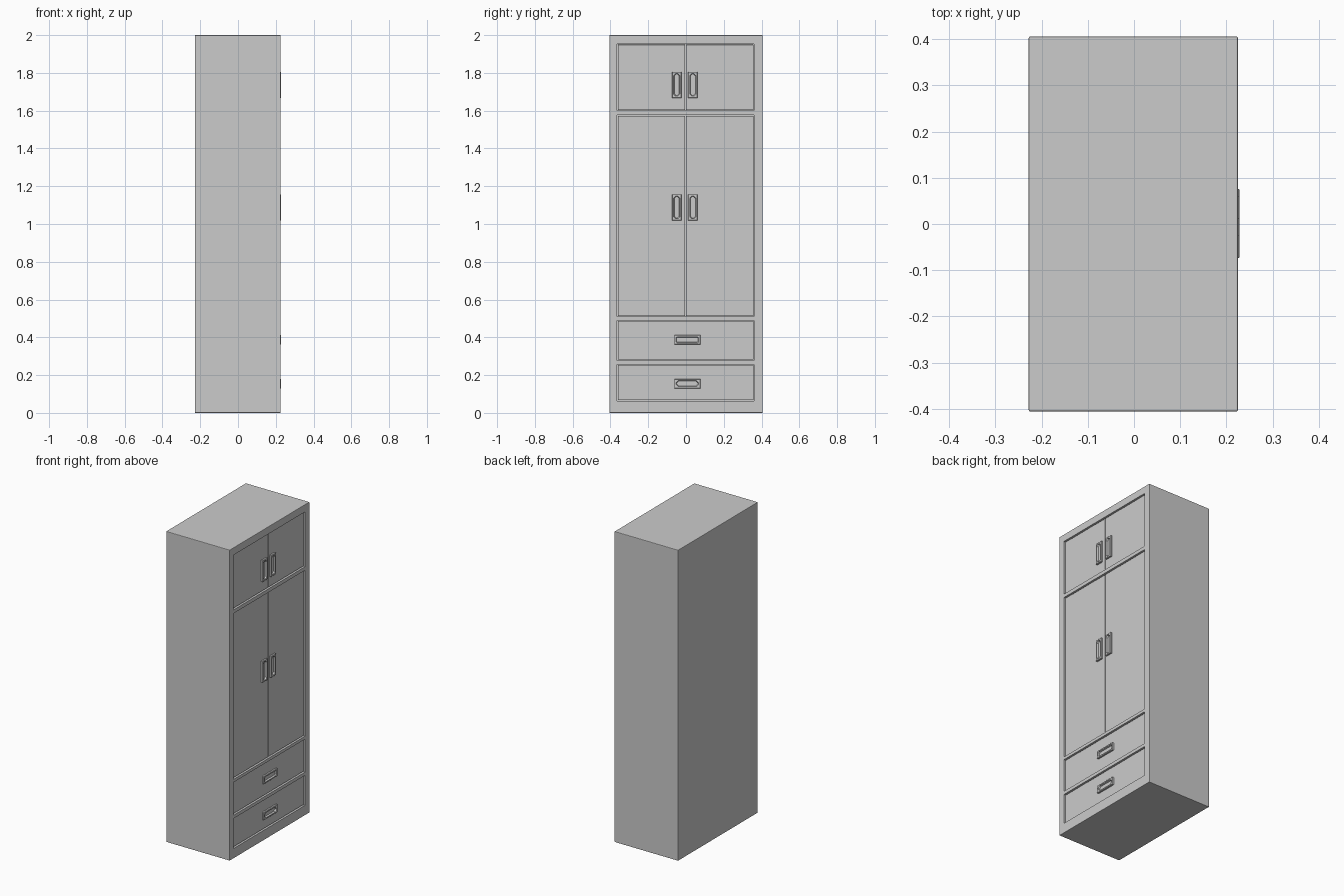
import bpy, bmesh, math

if "Cube" in bpy.data.objects:
    bpy.data.objects.remove(bpy.data.objects["Cube"])

X_BACK, X_FRONT, HALF_W, H = -0.228, 0.225, 0.406, 2.0
PANEL_FRONT = 0.217
Y0, Y1 = -0.365, 0.361          # sides of the front openings


def box(name, lo, hi, bevel=0.0):
    bm = bmesh.new()
    bmesh.ops.create_cube(bm, size=1)
    for v in bm.verts:
        v.co = [l + (c + 0.5) * (h - l) for c, l, h in zip(v.co, lo, hi)]
    me = bpy.data.meshes.new(name)
    bm.to_mesh(me)
    bm.free()
    ob = bpy.data.objects.new(name, me)
    bpy.context.collection.objects.link(ob)
    if bevel:
        m = ob.modifiers.new("bevel", 'BEVEL')
        m.width, m.segments = bevel, 2
    return ob


def cut(target, cutter):
    m = target.modifiers.new("cut", 'BOOLEAN')
    m.operation, m.solver, m.object = 'DIFFERENCE', 'EXACT', cutter
    cutter.hide_render = True
    cutter.hide_set(True)


def handle(name, y, z, wide, tall, corner):
    """Recessed pull: outer plate rim, sloping to a chamfered inner opening."""
    def rect(w, h, c, x):
        pts = [(w - c, -h), (w, -h + c), (w, h - c), (w - c, h),
               (-w + c, h), (-w, h - c), (-w, -h + c), (-w + c, -h)]
        return [bm.verts.new((x, y + p, z + q)) for p, q in pts]
    bm = bmesh.new()
    w, h = wide / 2, tall / 2
    rings = [rect(w, h, 0.001, PANEL_FRONT - 0.002),
             rect(w, h, 0.001, 0.2265),
             rect(w - 0.002, h - 0.002, 0.001, 0.2285),
             rect(w - 0.009, h - 0.009, corner, 0.2285),
             rect(w - 0.012, h - 0.012, corner, PANEL_FRONT + 0.001)]
    for a, b in zip(rings, rings[1:]):
        for i in range(8):
            j = (i + 1) % 8
            bm.faces.new((a[i], a[j], b[j], b[i]))
    bm.faces.new(rings[-1])
    bm.faces.new(rings[0][::-1])
    bmesh.ops.recalc_face_normals(bm, faces=bm.faces[:])
    me = bpy.data.meshes.new(name)
    bm.to_mesh(me)
    bm.free()
    ob = bpy.data.objects.new(name, me)
    bpy.context.collection.objects.link(ob)


# Cabinet carcass with softened edges
carcass = box("carcass", (X_BACK, -HALF_W, 0), (X_FRONT, HALF_W, H), 0.003)

# Openings in the front frame, bottom to top: (z low, z high, number of doors)
rows = [("lower_drawer", 0.064, 0.257, 1), ("upper_drawer", 0.278, 0.490, 1),
        ("main_door", 0.509, 1.577, 2), ("top_door", 1.600, 1.953, 2)]
GAP = 0.004
for name, z0, z1, n in rows:
    cut(carcass, box(name + "_opening", (0.205, Y0, z0), (0.3, Y1, z1)))
    step = (Y1 - Y0) / n
    for i in range(n):
        a = Y0 + i * step + GAP
        b = Y0 + (i + 1) * step - GAP
        if n == 2:              # narrow seam between the doors
            a, b = (a, b + GAP / 2) if i == 0 else (a - GAP / 2, b)
        box(f"{name}_{i + 1}", (0.203, a, z0 + GAP), (PANEL_FRONT, b, z1 - GAP), 0.0015)

# Drawer pulls
for name, z in (("lower_drawer_pull", 0.155), ("upper_drawer_pull", 0.387)):
    handle(name, 0.007, z, 0.138, 0.050, 0.012 if z < 0.3 else 0.005)

# Door pulls in pairs
for name, z in (("main_door_pull", 1.088), ("top_door_pull", 1.737)):
    for side, y in (("left", -0.049), ("right", 0.036)):
        handle(f"{name}_{side}", y, z, 0.050, 0.138, 0.010)
